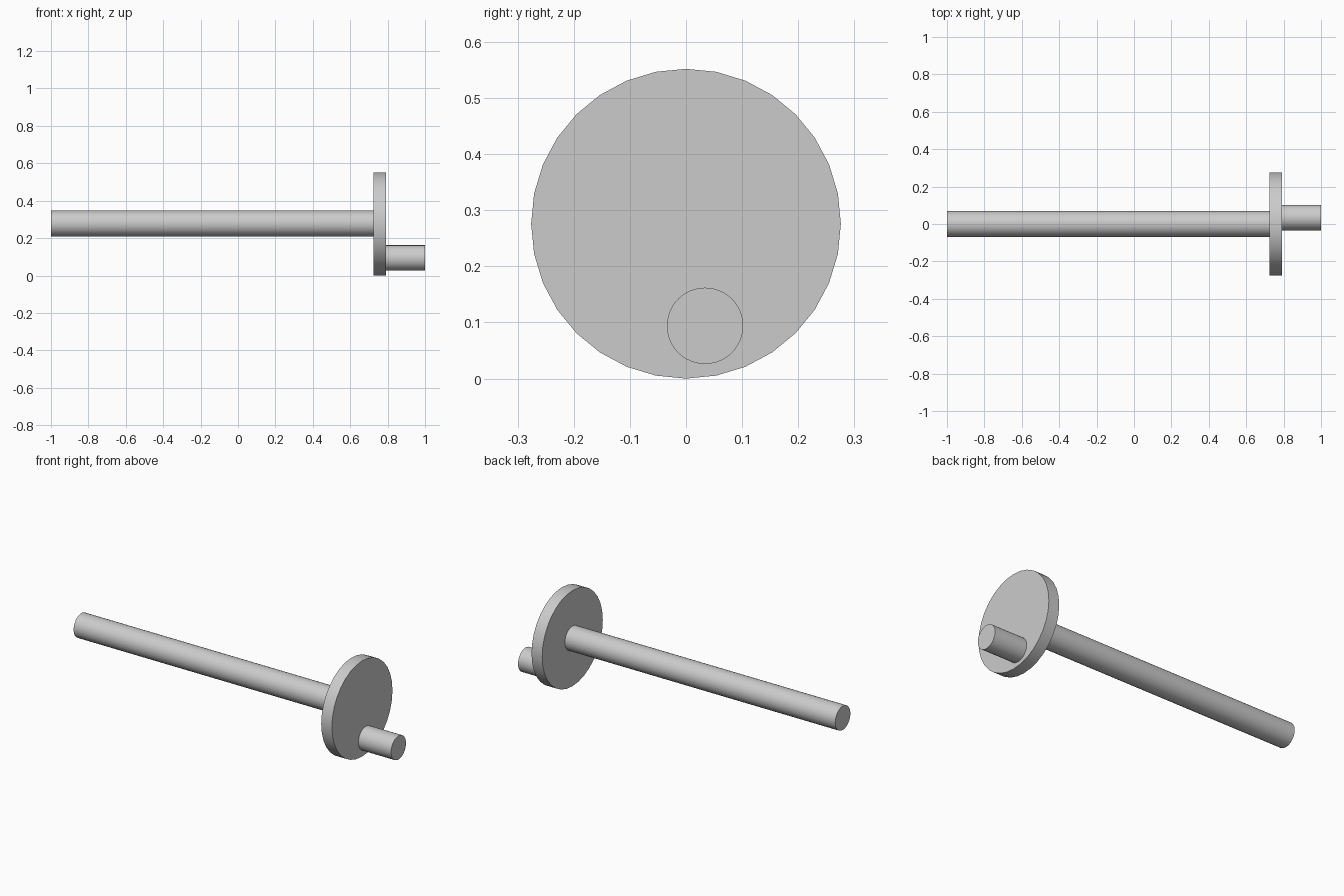
import bpy
import math

cube = bpy.data.objects.get("Cube")
if cube:
    bpy.data.objects.remove(cube, do_unlink=True)

# Single plain grey for every part
grey = bpy.data.materials.new("light grey")
grey.use_nodes = True
colour = (0.6, 0.6, 0.6, 1)
grey.diffuse_color = colour
grey.node_tree.nodes["Principled BSDF"].inputs["Base Color"].default_value = colour


def rod(name, x0, x1, y, z, radius, sides):
    """Cylinder lying along x from x0 to x1."""
    bpy.ops.mesh.primitive_cylinder_add(
        vertices=sides, radius=radius, depth=x1 - x0,
        location=((x0 + x1) / 2, y, z), rotation=(0, math.pi / 2, 0))
    obj = bpy.context.object
    obj.name = name
    obj.data.materials.append(grey)
    bpy.ops.object.shade_smooth_by_angle(angle=math.radians(30))
    return obj


AXIS_Z = 0.276

# Long shaft, crank disc and off-centre pin
rod("shaft", -1.0, 0.726, 0.0, AXIS_Z + 0.002, 0.069, 48)
rod("crank_disc", 0.724, 0.792, 0.0, AXIS_Z, 0.276, 32)
rod("crank_pin", 0.79, 1.0, 0.034, 0.094, 0.068, 48)
